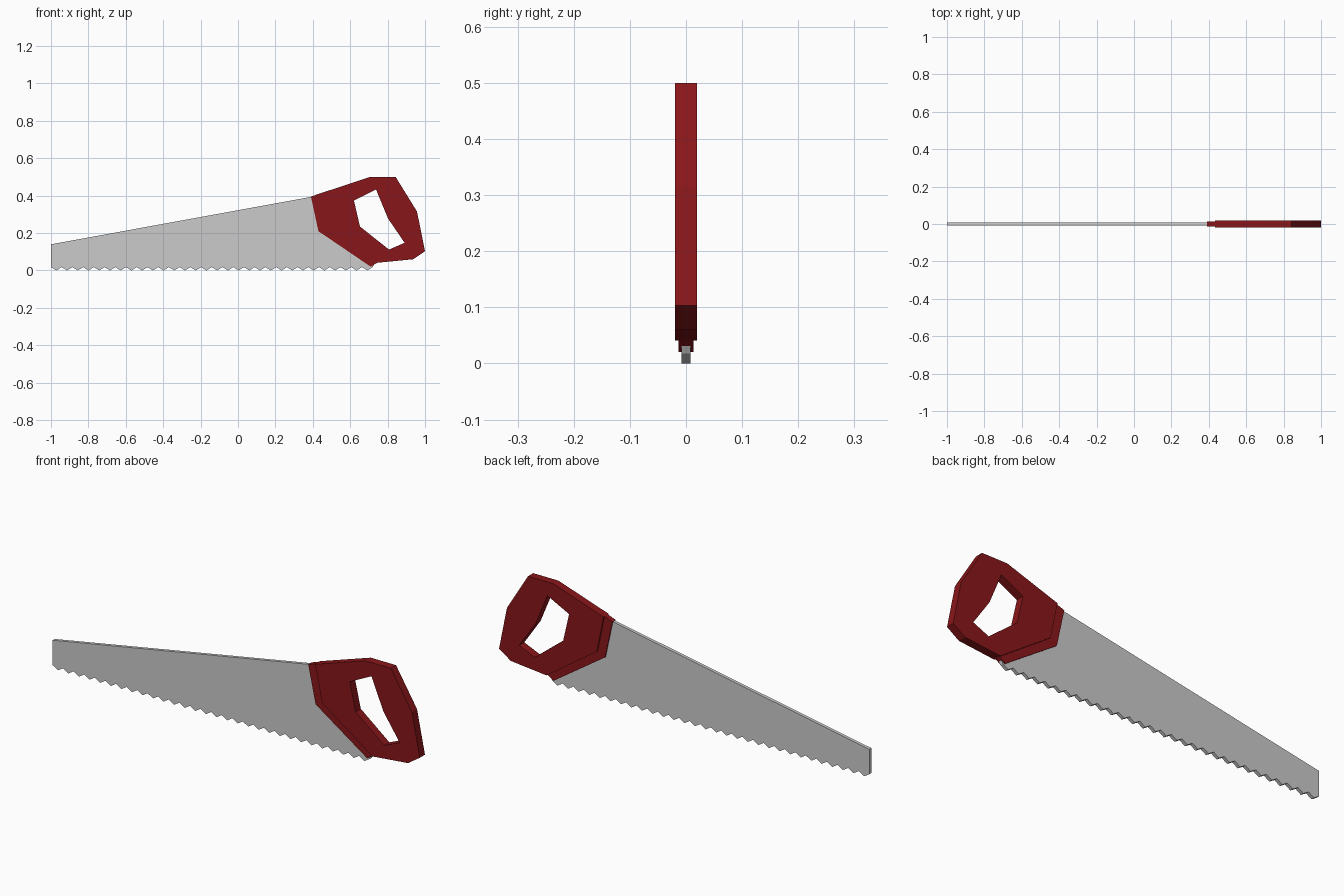
import bpy, bmesh, math

if "Cube" in bpy.data.objects:
    bpy.data.objects.remove(bpy.data.objects["Cube"])

red = bpy.data.materials.new("handle_red")
red.diffuse_color = (0.25, 0.008, 0.01, 1)
red.use_nodes = True
red.node_tree.nodes["Principled BSDF"].inputs["Base Color"].default_value = red.diffuse_color


def plate(name, loops, half, mat=None):
    """Flat plate from x/z outlines (later loops are holes), +-half thick in y."""
    cu = bpy.data.curves.new(name, 'CURVE')
    cu.dimensions = '2D'
    cu.fill_mode = 'BOTH'
    cu.extrude = half
    for pts in loops:
        sp = cu.splines.new('POLY')
        sp.points.add(len(pts) - 1)
        for p, (x, z) in zip(sp.points, pts):
            p.co = (x, z, 0, 1)
        sp.use_cyclic_u = True
        sp.use_smooth = False
    ob = bpy.data.objects.new(name, cu)
    bpy.context.collection.objects.link(ob)
    ob.rotation_euler = (math.pi / 2, 0, 0)
    bpy.ops.object.select_all(action='DESELECT')
    bpy.context.view_layer.objects.active = ob
    ob.select_set(True)
    bpy.ops.object.convert(target='MESH')
    ob = bpy.context.object
    bpy.ops.object.transform_apply(location=False, rotation=True, scale=False)
    # weld the caps to the sides
    bm = bmesh.new()
    bm.from_mesh(ob.data)
    bmesh.ops.remove_doubles(bm, verts=bm.verts, dist=1e-5)
    bmesh.ops.recalc_face_normals(bm, faces=bm.faces)
    for f in bm.faces:
        f.smooth = False
    bm.to_mesh(ob.data)
    bm.free()
    if mat:
        ob.data.materials.clear()
        ob.data.materials.append(mat)
    return ob


# Blade with a row of teeth along the bottom
teeth, x0, x1 = 30, -1.0, 0.72
step = (x1 - x0) / teeth
outline = [(-1.0, 0.14)]
for i in range(teeth):
    outline += [(x0 + i * step, 0.018), (x0 + (i + 0.5) * step, 0.0)]
outline += [(0.72, 0.018), (0.73, 0.035), (0.45, 0.22), (0.41, 0.397)]
plate("blade", [outline], 0.008)

# Thin collar gripping the blade
plate("handle_collar", [[(0.39, 0.395), (0.43, 0.21), (0.71, 0.02), (0.743, 0.041),
                         (0.75, 0.05), (0.48, 0.235), (0.445, 0.41), (0.433, 0.41)]],
      0.013, red)

# Thick handle with the grip opening
grip = [(0.433, 0.41), (0.47, 0.23), (0.743, 0.041), (0.936, 0.06), (1.0, 0.103),
        (0.957, 0.315), (0.843, 0.5), (0.706, 0.5)]
opening = [(0.738, 0.433), (0.62, 0.374), (0.652, 0.235), (0.807, 0.112),
           (0.891, 0.148), (0.802, 0.278)]
plate("handle", [grip, opening], 0.02, red)
